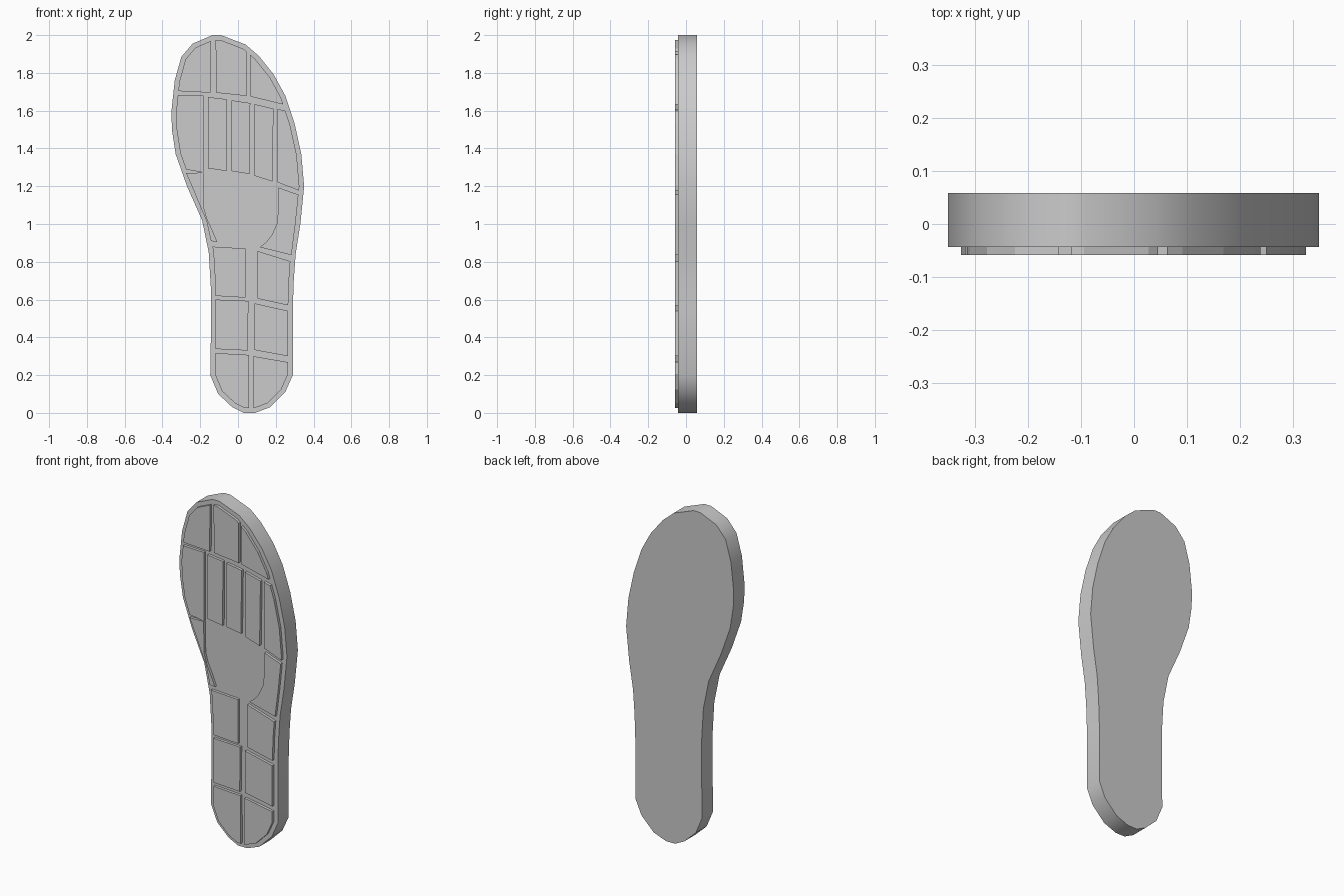
import bpy, math
from mathutils import Vector

# Sole outline (x, z), counter-clockwise seen from the front
OUTLINE = [Vector(p) for p in [
    (0.03, 0), (0.09, 0), (0.17, 0.03), (0.25, 0.11), (0.29, 0.2), (0.29, 0.55),
    (0.295, 0.7), (0.305, 0.84), (0.33, 1.0), (0.35, 1.2), (0.335, 1.37),
    (0.30, 1.53), (0.25, 1.68), (0.19, 1.79), (0.11, 1.89), (0.04, 1.95),
    (-0.09, 2.0), (-0.135, 2.0), (-0.24, 1.955), (-0.30, 1.885), (-0.335, 1.76),
    (-0.352, 1.6), (-0.35, 1.5), (-0.33, 1.37), (-0.27, 1.2), (-0.19, 1.02),
    (-0.155, 0.85), (-0.143, 0.65), (-0.143, 0.45), (-0.147, 0.2),
    (-0.105, 0.1), (-0.03, 0.03)]]


def cross(a, b):
    return a.x * b.y - a.y * b.x


def inset(poly, d):
    """Move every edge inwards by d."""
    out = []
    for i, p in enumerate(poly):
        a = (p - poly[i - 1]).normalized()
        b = (poly[(i + 1) % len(poly)] - p).normalized()
        na, nb = Vector((-a.y, a.x)), Vector((-b.y, b.x))
        out.append(p + (na + nb) * d / (1 + na.dot(nb)))
    return out


def clip(poly, quad):
    """Keep the part of poly inside a convex counter-clockwise quad."""
    for i in range(len(quad)):
        a, b = quad[i - 1], quad[i]
        side = [cross(b - a, p - a) for p in poly]
        out = []
        for j, p in enumerate(poly):
            if side[j - 1] * side[j] < 0:
                out.append(poly[j - 1].lerp(p, side[j - 1] / (side[j - 1] - side[j])))
            if side[j] >= 0:
                out.append(p)
        poly = out
    return poly


def slab(name, poly, y0, y1, smooth=False):
    """Extrude an (x, z) polygon from y0 (front) to y1 (back)."""
    n = len(poly)
    verts = [(p.x, y, p.y) for y in (y0, y1) for p in poly]
    faces = [list(range(n)), list(range(2 * n - 1, n - 1, -1))]
    faces += [(i, i + n, (i + 1) % n + n, (i + 1) % n) for i in range(n)]
    me = bpy.data.meshes.new(name)
    me.from_pydata(verts, [], faces)
    ob = bpy.data.objects.new(name, me)
    bpy.context.collection.objects.link(ob)
    if smooth:
        bpy.context.view_layer.objects.active = ob
        ob.select_set(True)
        bpy.ops.object.shade_smooth_by_angle(angle=math.radians(35))
        ob.select_set(False)


# Main sole body
slab("sole", OUTLINE, -0.043, 0.059, True)

# Tread pads: cells clipped against the inset outline
TREAD = inset(OUTLINE, 0.025)
toe = [
    [(-0.5, 1.713), (-0.145, 1.695), (-0.14, 2.1), (-0.5, 2.1)],
    [(-0.115, 1.695), (0.045, 1.678), (0.045, 2.1), (-0.12, 2.1)],
    [(0.065, 1.675), (0.5, 1.57), (0.5, 2.1), (0.06, 2.1)]]
ball = [
    [(-0.5, 1.33), (-0.182, 1.272), (-0.182, 1.68), (-0.5, 1.69)],
    [(-0.16, 1.295), (-0.06, 1.28), (-0.057, 1.66), (-0.158, 1.672)],
    [(-0.035, 1.28), (0.06, 1.265), (0.065, 1.64), (-0.035, 1.655)],
    [(0.087, 1.255), (0.182, 1.225), (0.188, 1.61), (0.087, 1.635)],
    [(0.21, 1.22), (0.5, 1.11), (0.5, 1.53), (0.21, 1.61)]]
heel = [
    [(-0.3, 0.63), (0.04, 0.61), (0.04, 0.87), (-0.3, 0.89)],
    [(0.103, 0.605), (0.4, 0.54), (0.4, 0.764), (0.103, 0.857)],
    [(-0.3, 0.347), (0.052, 0.33), (0.055, 0.593), (-0.3, 0.607)],
    [(0.087, 0.333), (0.4, 0.275), (0.4, 0.51), (0.087, 0.58)],
    [(-0.3, -0.1), (0.06, -0.1), (0.057, 0.307), (-0.3, 0.327)],
    [(0.083, -0.1), (0.4, -0.1), (0.4, 0.245), (0.083, 0.30)]]
for group, cells in (("toe", toe), ("ball", ball), ("heel", heel)):
    for i, quad in enumerate(cells):
        pad = clip(TREAD, [Vector(p) for p in quad])
        slab(f"{group}_tread_{i + 1}", pad, -0.059, -0.042)

# Arch pads with curved inner edges
arch = [
    [(-0.11, 0.905), (-0.137, 0.97), (-0.165, 1.03), (-0.18, 1.085), (-0.184, 1.272),
     (-0.275, 1.27), (-0.24, 1.19), (-0.19, 1.07), (-0.165, 1.01), (-0.143, 0.91)],
    [(0.115, 0.877), (0.283, 0.835), (0.304, 1.0), (0.32, 1.155), (0.215, 1.193),
     (0.213, 1.07), (0.205, 1.0), (0.178, 0.94), (0.15, 0.905)]]
for side, pad in zip(("left", "right"), arch):
    slab(f"arch_tread_{side}", [Vector(p) for p in pad], -0.059, -0.042)
